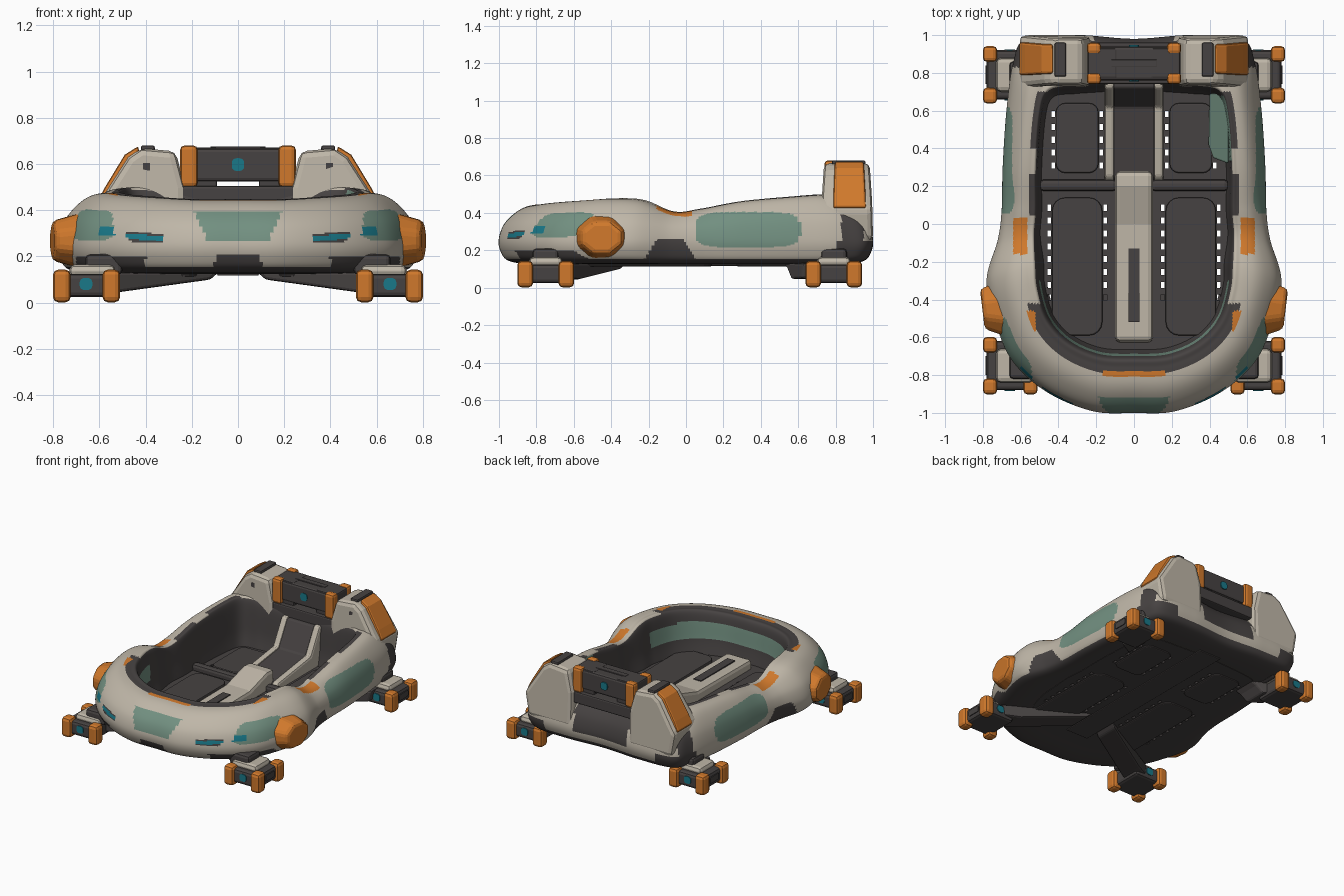
import bpy, bmesh, math
from mathutils import Vector

if "Cube" in bpy.data.objects:
    bpy.data.objects.remove(bpy.data.objects["Cube"])

def material(name, c):
    m = bpy.data.materials.new(name)
    m.diffuse_color = (*c, 1)
    m.use_nodes = True
    m.node_tree.nodes["Principled BSDF"].inputs["Base Color"].default_value = m.diffuse_color
    return m

BEIGE, DARK, ORANGE, GREEN, TEAL = range(5)
MATS = [material("beige", (.52, .47, .39)), material("dark grey", (.062, .055, .054)),
        material("orange", (.63, .19, .025)), material("sage green", (.17, .28, .22)),
        material("teal", (.01, .19, .25))]

def finish(name, bm, mat=None, bevel=0, mirror=False, smooth=False):
    bmesh.ops.recalc_face_normals(bm, faces=bm.faces)
    me = bpy.data.meshes.new(name)
    bm.to_mesh(me)
    bm.free()
    for m in (MATS if mat is None else [MATS[mat]]):
        me.materials.append(m)
    if smooth:
        for p in me.polygons:
            p.use_smooth = True
    ob = bpy.data.objects.new(name, me)
    bpy.context.collection.objects.link(ob)
    if bevel:
        b = ob.modifiers.new("bevel", 'BEVEL')
        b.width, b.segments, b.limit_method = bevel, 2, 'ANGLE'
    if mirror:
        ob.modifiers.new("mirror", 'MIRROR')
    return ob

def add_prism(bm, pts, axis, a, b, fn=None):
    def place(u, v, w):
        p = {'x': (w, u, v), 'y': (u, w, v), 'z': (u, v, w)}[axis]
        return fn(*p) if fn else p
    lo = [bm.verts.new(place(u, v, a)) for u, v in pts]
    hi = [bm.verts.new(place(u, v, b)) for u, v in pts]
    bm.faces.new(lo)
    bm.faces.new(hi)
    for i in range(len(pts)):
        k = (i + 1) % len(pts)
        bm.faces.new((lo[i], lo[k], hi[k], hi[i]))

def prism(name, pts, axis, a, b, mat, bevel=0, mirror=False, fn=None):
    bm = bmesh.new()
    add_prism(bm, pts, axis, a, b, fn)
    return finish(name, bm, mat, bevel, mirror)

def rect(x0, x1, y0, y1, r=0):
    if not r:
        return [(x0, y0), (x1, y0), (x1, y1), (x0, y1)]
    out = []
    for k, (x, y) in enumerate([(x1 - r, y1 - r), (x0 + r, y1 - r), (x0 + r, y0 + r), (x1 - r, y0 + r)]):
        out += [(x + r * math.cos(math.pi / 2 * (k + i / 4)), y + r * math.sin(math.pi / 2 * (k + i / 4))) for i in range(5)]
    return out

def box(name, x, y, z, mat, bevel=0, mirror=False):
    return prism(name, rect(*x, *y), 'z', *z, mat, bevel, mirror)

def spline(pts, n):
    """closed smooth curve through points of any dimension"""
    out, m = [], len(pts)
    for i in range(m):
        p = [pts[(i + k) % m] for k in (-1, 0, 1, 2)]
        for s in range(n):
            t = s / n
            out.append([.5 * (2 * b + (c - a) * t + (2 * a - 5 * b + 4 * c - d) * t * t
                              + (3 * b - a - 3 * c + d) * t ** 3) for a, b, c, d in zip(*p)])
    return out

# --- hull: outer x,y / inner x,y / rim height, front centre to rear centre
HALF = [(0, -1, 0, -.70, .445), (.22, -.99, .18, -.69, .445), (.46, -.89, .34, -.62, .455),
        (.64, -.73, .45, -.50, .465), (.73, -.53, .50, -.34, .475), (.78, -.30, .51, -.21, .465),
        (.72, -.08, .52, -.06, .405), (.70, .08, .51, .08, .42), (.695, .3, .51, .3, .46),
        (.675, .6, .49, .57, .485), (.64, .85, .45, .69, .495), (.57, .98, .34, .72, .49),
        (.3, 1, .2, .73, .47), (0, .98, 0, .74, .45)]
RING = spline(HALF + [(-a, b, -c, d, e) for a, b, c, d, e in HALF[-2:0:-1]], 14)
# cross-section: inward-outward fraction, base height, share of rim height
SECT = [(-.12, .13, 0), (.5, .128, 0), (.83, .145, 0), (.96, .19, 0), (1, .255, 0), (.91, .27, .38),
        (.71, .27, .74), (.48, .27, .95), (.2, .27, 1), (.03, .27, .9), (-.05, .25, 0), (-.12, .15, 0)]
SUB = 12
PROF = spline(SECT, SUB)

def oval(a, b, ra, rb):
    return (a / ra) ** 4 + (b / rb) ** 4 < 1

def hull_paint(c, j, f):
    x, y, z = abs(c.x), c.y, c.z
    if j >= 8.8:                                         # inner wall
        front = y < -.3 and .26 < z < .38
        return GREEN if front or (c.x > 0 and .33 < y < .68 and z > .27) else DARK
    if z < .155:
        return DARK
    if j >= 6:                                           # rim top
        if y < -.42 and f < .38:
            if (x < .17 and f > .27) or (.52 < x < .63 and -.58 < y < -.46 and f > .12):
                return ORANGE
            if f < .33:
                return DARK
        if -.16 < y < .03 and .565 < x < .64:
            return ORANGE
        if (.05 < y < .27 or .4 < y < .7) and f < .25:
            return DARK
        if x < .25 and y > .7:
            return DARK
    if y < -.5 and j > 2:                                # nose
        if x < .19 - (.395 - z) * .45 and .265 < z < .395:
            return GREEN
        if x < .1 and z < .21 or .4 < x < .7 and z < .2:
            return DARK
        if .32 < x < .48 and abs(z - .262 - x * .05) < .02:
            return TEAL if abs(z - .262 - x * .05) < .012 else DARK
        if .535 < x < .6 and .29 < z < .33:
            return TEAL
        if oval(x - .63, z - .335, .09, .067):
            return GREEN
    if x > .5 and oval(y - .33, z - .31, .28, .095):     # side window
        return GREEN
    if z < .26 - max(0, abs(y + .085) - .07) * 1.6 and -.22 < y < .05:
        return DARK
    if y > .8 and ((z < .25 and x > .45) or z < .18 or (x < .22 and z > .23)
                   or (x > .52 and .83 < y < .95 and z < .43)):
        return DARK
    return BEIGE

bm = bmesh.new()
grid = [[bm.verts.new((c + (a - c) * f, d + (b - d) * f, h + s * (e - .27))) for f, h, s in PROF]
        for a, b, c, d, e in RING]
N, M = len(RING), len(PROF)
for i in range(N):
    for j in range(M):
        k, l = (i + 1) % N, (j + 1) % M
        q = bm.faces.new((grid[i][j], grid[k][j], grid[k][l], grid[i][l]))
        q.material_index = hull_paint(q.calc_center_median(), j / SUB, PROF[j][0])
finish("hull_ring", bm, smooth=True)

# --- floor with rows of through slots beside the seats
floor = prism("floor", [(r[2] * 1.02, r[3] * 1.02) for r in RING[::4]], 'z', .125, .155, DARK)
bm = bmesh.new()
for sx in (-1, 1):
    for xs, y0, n in (((.152, .448), -.39, 8), ((.174, .428), .31, 5)):
        for x in xs:
            for i in range(n):
                y = y0 + i * .068
                add_prism(bm, rect(sx * x - .009, sx * x + .009, y - .016, y + .016), 'z', .08, .22)
cutter = finish("slot_cutter", bm, DARK)
cutter.hide_render = True
cutter.hide_viewport = True
cut = floor.modifiers.new("slots", 'BOOLEAN')
cut.operation, cut.object = 'DIFFERENCE', cutter

# --- seats, seen from above and as pans below
for nm, z in (("seat", (.15, .178)), ("seat_pan", (.114, .13))):
    prism(nm + "_front", rect(.168, .434, -.59, .14, .07), 'z', *z, DARK, .008, True)
    prism(nm + "_rear", rect(.188, .414, .27, .64, .05), 'z', *z, DARK, .008, True)
box("cross_ridge", (.09, .5), (.175, .235), (.14, .20), DARK, .02, True)
box("underside_spine", (-.09, .09), (-.6, .8), (.117, .13), DARK, .006)

# --- green pad on the right inner wall
prism("inner_wall_pad", [(.5, .69), (.4, .69), (.395, .42), (.42, .35), (.5, .32)], 'z', .17, .2, GREEN, .008, False,
      lambda x, y, z: (x, y, z + (x - .39) * 1.7))

# --- centre tunnel and rear console
prism("centre_tunnel", [(-.63, .14), (-.62, .225), (0, .23), (.2, .29), (.28, .285), (.28, .14)],
      'x', -.1, .1, BEIGE, .025)
box("tunnel_slot", (-.03, .03), (-.52, -.13), (.225, .235), DARK)
CONSOLE = [(.2, .14), (.25, .2), (.62, .25), (.72, .43), (.78, .43), (.78, .14)]
prism("rear_console", CONSOLE, 'x', -.11, .11, DARK, .01)
prism("console_edge", [(y, z + .006) for y, z in CONSOLE], 'x', .105, .155, BEIGE, .015, True)

# --- rear towers with orange guards
lean = lambda x, y, z: (x, y + (.86 - y) * max(0, z - .4) * .5, z)
prism("rear_tower", [(.23, .25), (.58, .25), (.61, .42), (.565, .49), (.475, .63), (.42, .668), (.27, .655), (.23, .5)],
      'y', .72, 1.0, BEIGE, .03, True, lean)
prism("tower_guard", [(.42, .45), (.58, .41), (.61, .43), (.578, .495), (.49, .64), (.43, .678)],
      'y', .785, .965, ORANGE, .012, True, lean)
box("tower_cap", (.36, .42), (.78, .96), (.655, .68), DARK, .008, True)
box("tower_slot", (.38, .41), (.734, .75), (.55, .605), DARK, 0, True)

# --- rear hinge module between the towers, with a gap under it
box("hinge_base", (-.25, .25), (.74, .96), (.42, .505), DARK, .01)
box("hinge_panel", (-.19, .19), (.76, .94), (.525, .668), DARK, .015)
box("hinge_side", (.09, .245), (.77, .93), (.49, .672), DARK, .01, True)
for y in (.77, .93):
    box("hinge_corner", (.175, .25), (y - .03, y + .03), (.5, .68), ORANGE, .018, True)
box("hinge_top_slot", (-.12, .12), (.83, .87), (.665, .675), DARK, .003)
for y in (.755, .94):
    prism("hinge_light", rect(-.027, .027, .57, .625, .02), 'y', y, y + .008, TEAL)

# --- orange side bumpers
bm = bmesh.new()
bmesh.ops.create_cone(bm, cap_ends=True, segments=8, radius1=.18, radius2=.115, depth=.17)
for v in bm.verts:
    x, y, z = v.co
    y, z = (y * math.cos(.39) - x * math.sin(.39)), (y * math.sin(.39) + x * math.cos(.39))
    v.co = (.718 + v.co.z + .12 * y, -.45 + y, .268 + z * .8)
finish("side_bumper", bm, ORANGE, .022, True)

# --- four feet with arms
for s, nm in ((-1, "front"), (1, "rear")):
    cy = s * (.75 if s < 0 else .79)
    x0 = .08 if s < 0 else .44
    prism(nm + "_arm", [(x0, .135), (x0 + .04, .10), (.52, .045), (.62, .05), (.64, .13)], 'y', -.09, .09, DARK, .012, True,
          lambda x, y, z: (x, y + s * (.42 + .55 * (x - .1)), z))
    box(nm + "_foot", (.54, .78), (cy - .13, cy + .13), (.025, .125), DARK, .02, True)
    box(nm + "_foot_bridge", (.53, .73), (cy - .09, cy + .09), (.11, .165), BEIGE, .025, True)
    box(nm + "_foot_strut", (.5, .66), (cy - .07, cy + .07), (.12, .21), DARK, .02, True)
    for x, d in ((.762, .11), (.762, -.11), (.548, s * .11)):
        box(nm + "_foot_corner", (x - .038, x + .038), (cy + d - .042, cy + d + .042), (0.002, .143), ORANGE, .022, True)
    yo = cy + s * .131
    for yo in (cy - .131, cy + .131):
        prism(nm + "_foot_light", rect(.63, .685, .055, .107, .02), 'y', yo - .004, yo + .004, TEAL, 0, True)
    prism(nm + "_foot_slot", rect(cy - .05, cy + .05, .055, .1, .01), 'x', .778, .786, DARK, 0, True)
